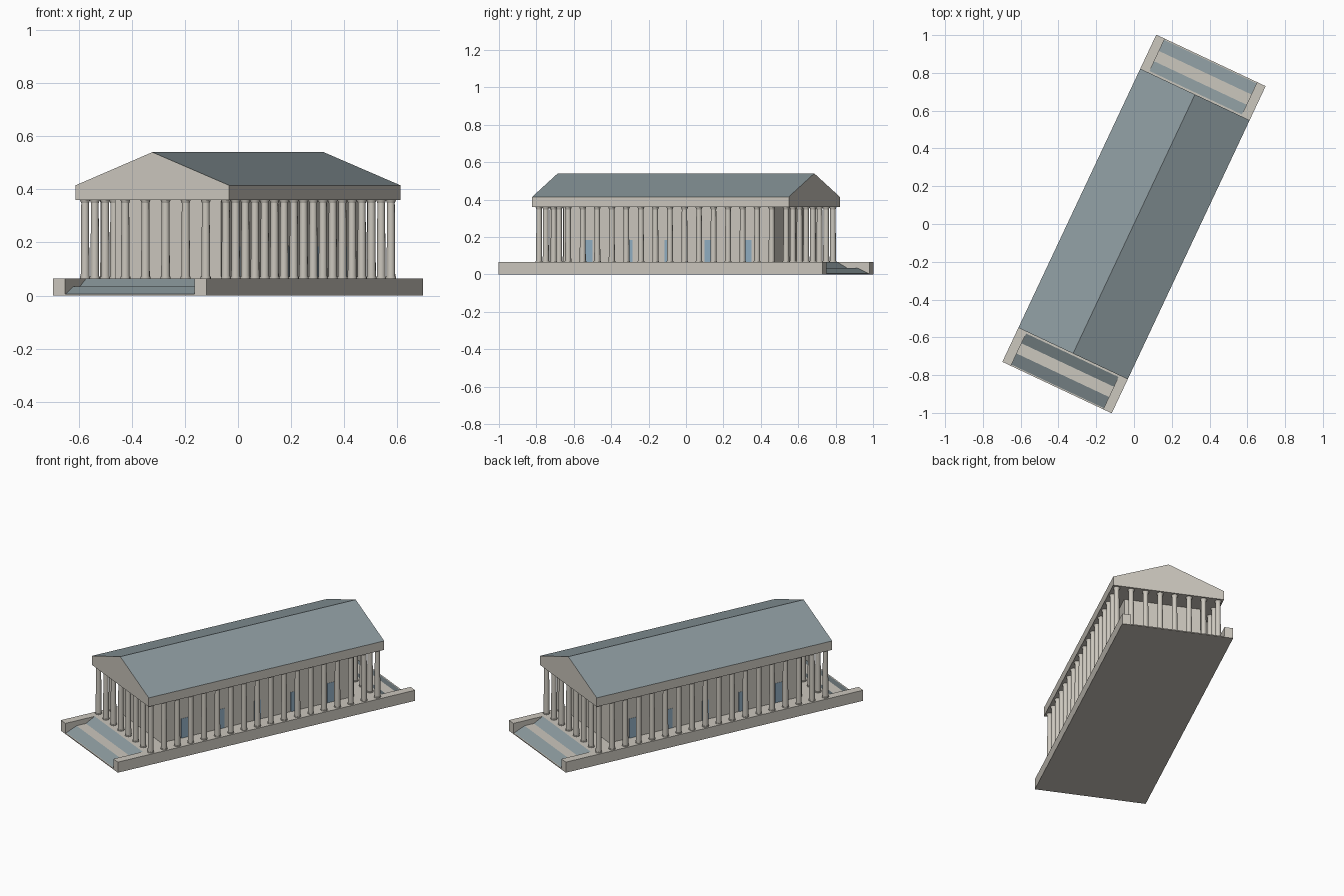
import bpy, bmesh, math
from mathutils import Matrix

if "Cube" in bpy.data.objects:
    bpy.data.objects.remove(bpy.data.objects["Cube"])

TURN = Matrix.Rotation(math.radians(-25.2), 4, 'Z')   # building is turned on its site
W, L = 0.32, 0.957             # half width and half length of the podium
ROOF_L = 0.758                 # half length of the roof
TOP, EAVE, RIDGE = 0.065, 0.415, 0.54
COL_TOP = 0.36


def material(name, rgb):
    m = bpy.data.materials.new(name)
    m.diffuse_color = (*rgb, 1)
    m.use_nodes = True
    m.node_tree.nodes["Principled BSDF"].inputs["Base Color"].default_value = m.diffuse_color
    return m


stone = material("pale_stone", (0.60, 0.57, 0.51))
slate = material("blue_slate", (0.26, 0.32, 0.34))
glass = material("window_blue", (0.28, 0.42, 0.54))


def finish(name, bm, *mats):
    bmesh.ops.recalc_face_normals(bm, faces=bm.faces)
    mesh = bpy.data.meshes.new(name)
    bm.to_mesh(mesh)
    bm.free()
    for m in mats:
        mesh.materials.append(m)
    ob = bpy.data.objects.new(name, mesh)
    bpy.context.collection.objects.link(ob)
    ob.matrix_world = TURN
    return ob


def add_box(bm, x0, x1, y0, y1, z0, z1):
    size = Matrix.Diagonal((x1 - x0, y1 - y0, z1 - z0, 1))
    move = Matrix.Translation(((x0 + x1) / 2, (y0 + y1) / 2, (z0 + z1) / 2))
    bmesh.ops.create_cube(bm, size=1, matrix=move @ size)


def extrude_profile(bm, points, direction):
    face = bm.faces.new([bm.verts.new(p) for p in points])
    out = bmesh.ops.extrude_face_region(bm, geom=[face], use_keep_orig=True)
    verts = [g for g in out["geom"] if isinstance(g, bmesh.types.BMVert)]
    bmesh.ops.translate(bm, verts=verts, vec=direction)


# podium: side profile with two flights and a landing at each end
half = [(0.95, 0.006), (0.885, 0.034), (0.825, 0.034), (0.768, TOP)]
profile = [(-L, 0), (L, 0), (L, 0.006)] + half
profile += [(-y, z) for y, z in reversed(half)] + [(-L, 0.006)]
IN = W - 0.05
bm = bmesh.new()
extrude_profile(bm, [(-IN, y, z) for y, z in profile], (2 * IN, 0, 0))
bmesh.ops.recalc_face_normals(bm, faces=bm.faces)
for f in bm.faces:
    if 0.2 < f.normal.z < 0.98:      # sloping flights are blue
        f.material_index = 1
finish("podium_with_stairs", bm, stone, slate)

# long side walls of the podium
bm = bmesh.new()
for s in (-1, 1):
    add_box(bm, *sorted((s * IN, s * W)), -L, L, 0, TOP)
finish("podium_side_walls", bm, stone)

# entablature, gables and pitched roof in one pentagonal prism
bm = bmesh.new()
gable = [(-W, COL_TOP), (W, COL_TOP), (W, EAVE), (0, RIDGE), (-W, EAVE)]
extrude_profile(bm, [(x, -ROOF_L, z) for x, z in gable], (0, 2 * ROOF_L, 0))
bmesh.ops.recalc_face_normals(bm, faces=bm.faces)
for f in bm.faces:
    if f.normal.z > 0.2:
        f.material_index = 1
finish("roof_and_entablature", bm, stone, slate)

# inner hall
HX, HY = 0.22, 0.62
bm = bmesh.new()
add_box(bm, -HX, HX, -HY, HY, TOP, COL_TOP)
finish("inner_hall", bm, stone)

# windows along both long walls
bm = bmesh.new()
for s in (-1, 1):
    for i in range(-2, 3):
        y = i * 0.235
        add_box(bm, *sorted((s * (HX - 0.005), s * (HX + 0.002))),
                y - 0.022, y + 0.022, TOP, 0.185)
finish("windows", bm, glass)

# colonnade: 8 columns on the ends, 18 on the sides
CX, CY = 0.293, 0.73
spots = []
for s in (-1, 1):
    spots += [(-CX + 2 * CX * i / 7, s * CY) for i in range(8)]
    spots += [(s * CX, -CY + 2 * CY * i / 17) for i in range(1, 17)]
bm = bmesh.new()
for x, y in spots:
    # base ring, tapered shaft and flared capital
    for r0, r1, z0, z1 in ((0.019, 0.019, TOP, 0.071), (0.0165, 0.0145, 0.071, 0.348),
                           (0.0145, 0.019, 0.348, COL_TOP)):
        bmesh.ops.create_cone(bm, cap_ends=True, segments=12, radius1=r0, radius2=r1,
                              depth=z1 - z0, matrix=Matrix.Translation((x, y, (z0 + z1) / 2)))
columns = finish("columns", bm, stone)
bpy.context.view_layer.objects.active = columns
columns.select_set(True)
bpy.ops.object.shade_smooth_by_angle(angle=math.radians(40))
